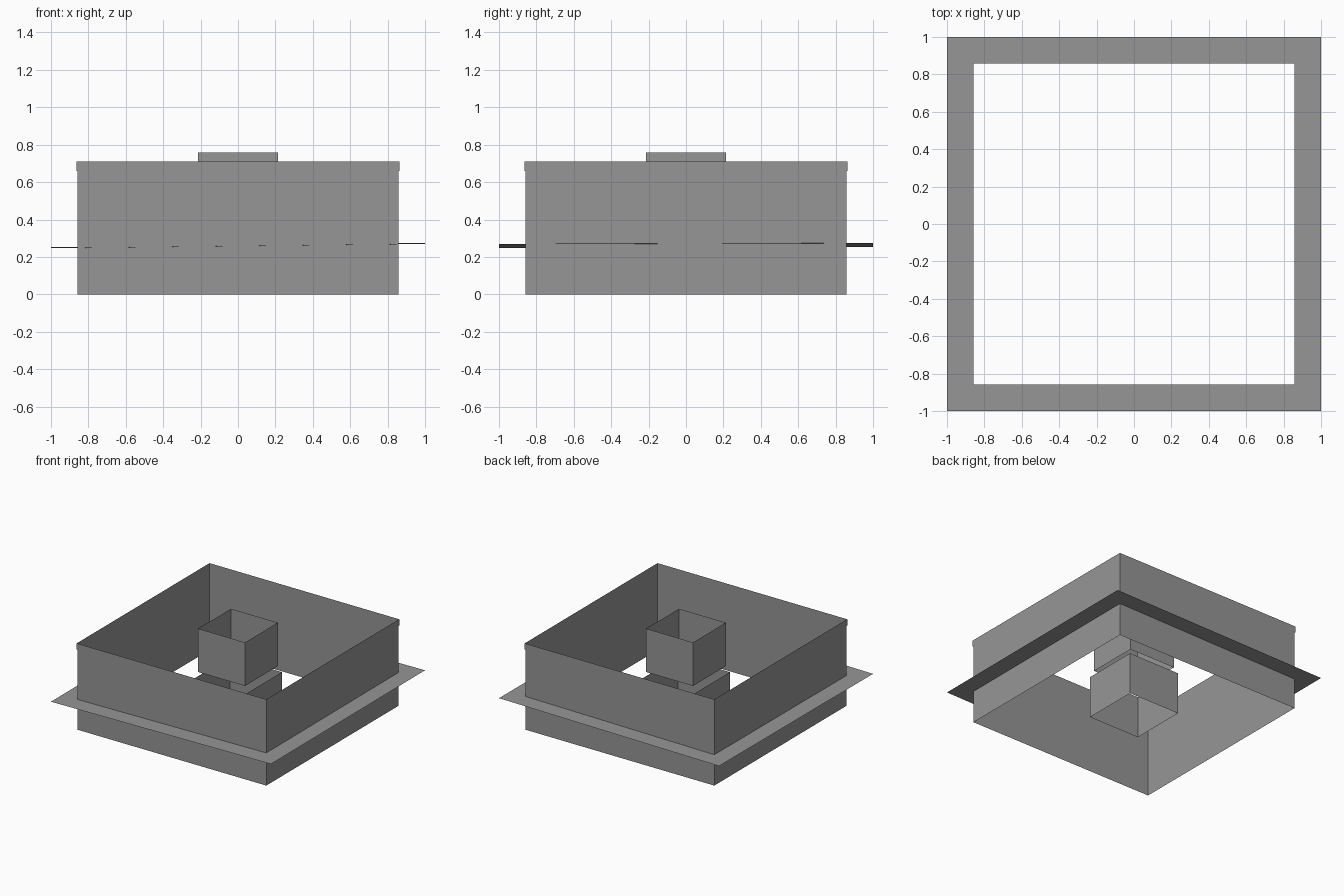
import bpy
import bmesh

if "Cube" in bpy.data.objects:
    bpy.data.objects.remove(bpy.data.objects["Cube"])

# One flat grey for the whole model
grey = bpy.data.materials.new("metal grey")
grey.diffuse_color = (0.30, 0.305, 0.30, 1.0)
grey.use_nodes = True
grey.node_tree.nodes["Principled BSDF"].inputs["Base Color"].default_value = grey.diffuse_color

CORNERS = [(-1, -1), (1, -1), (1, 1), (-1, 1)]


def square_loop(bm, half, height):
    """Square ring of vertices; height is a function of x and y."""
    return [bm.verts.new((sx * half, sy * half, height(sx * half, sy * half)))
            for sx, sy in CORNERS]


def band(name, half_a, height_a, half_b, height_b):
    """Open sheet-metal band joining two square rings."""
    bm = bmesh.new()
    a = square_loop(bm, half_a, height_a)
    b = square_loop(bm, half_b, height_b)
    for i in range(4):
        j = (i + 1) % 4
        bm.faces.new((a[i], a[j], b[j], b[i]))
    mesh = bpy.data.meshes.new(name)
    bm.to_mesh(mesh)
    bm.free()
    mesh.materials.append(grey)
    obj = bpy.data.objects.new(name, mesh)
    bpy.context.collection.objects.link(obj)
    return obj


def tube(name, half, bottom, top):
    """Open square tube with vertical walls."""
    return band(name, half, lambda x, y: bottom, half, lambda x, y: top)


def flange_height(x, y):
    """The flange is very slightly tilted."""
    return 0.261 + 0.0115 * x + 0.003 * y


# Outer casing and the thin lip around its top
tube("outer_casing", 0.858, 0.0, 0.708)
tube("top_lip", 0.863, 0.66, 0.71)

# Mounting flange around the casing, faces pointing up
band("mounting_flange", 1.0, flange_height, 0.858, flange_height)

# Central duct in two sleeves with a gap between them
tube("lower_sleeve", 0.235, 0.0, 0.348)
tube("upper_sleeve", 0.213, 0.40, 0.757)
